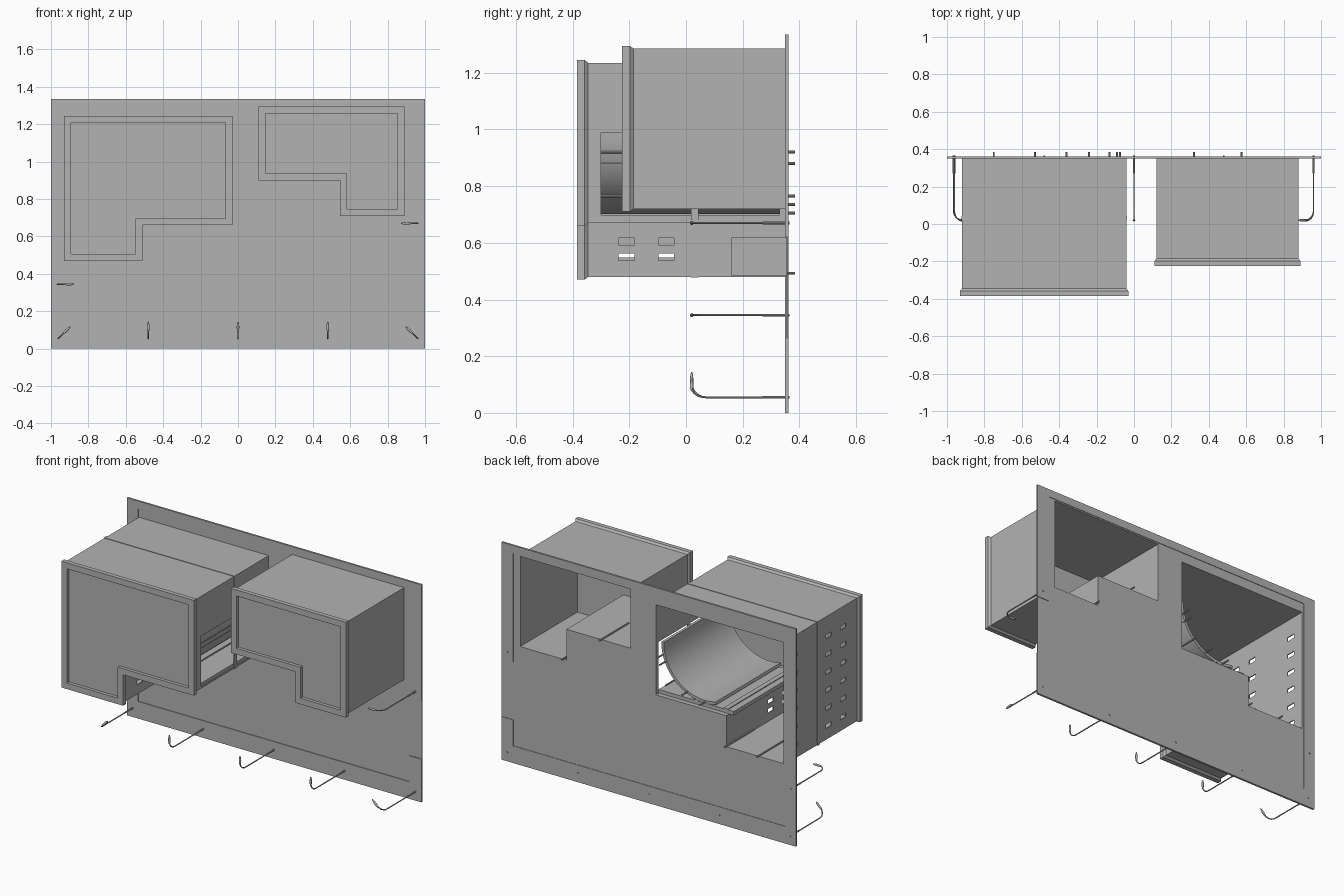
import bpy, bmesh, math
from mathutils import Vector

cube = bpy.data.objects.get("Cube")
if cube:
    bpy.data.objects.remove(cube)

grey = bpy.data.materials.new("plain_grey")
grey.use_nodes = True
grey.diffuse_color = (0.45, 0.45, 0.45, 1)
grey.node_tree.nodes["Principled BSDF"].inputs["Base Color"].default_value = (0.45, 0.45, 0.45, 1)


def make(name, bm):
    bmesh.ops.recalc_face_normals(bm, faces=bm.faces)
    mesh = bpy.data.meshes.new(name)
    bm.to_mesh(mesh)
    bm.free()
    mesh.materials.append(grey)
    ob = bpy.data.objects.new(name, mesh)
    bpy.context.collection.objects.link(ob)
    return ob


def inset(poly, d):
    # inward offset of a right-angled counter-clockwise outline
    out = []
    for i, p in enumerate(poly):
        p = Vector(p)
        a = (p - Vector(poly[i - 1])).normalized()
        b = (Vector(poly[(i + 1) % len(poly)]) - p).normalized()
        out.append(p + d * Vector((-a.y - b.y, a.x + b.x)))
    return out


def loft(name, poly, sections, closed=False):
    # sections are (y, inset) pairs along the depth
    bm = bmesh.new()
    rings = [[bm.verts.new((p[0], y, p[1])) for p in (inset(poly, d) if d else poly)]
             for y, d in sections]
    pairs = list(zip(rings, rings[1:]))
    if closed:
        pairs.append((rings[-1], rings[0]))
    else:
        bm.faces.new(rings[0])
        bm.faces.new(rings[-1])
    n = len(poly)
    for r, s in pairs:
        for i in range(n):
            j = (i + 1) % n
            bm.faces.new((r[i], r[j], s[j], s[i]))
    return make(name, bm)


def boxes(name, items):
    # items are (centre, size) pairs joined in one mesh
    bm = bmesh.new()
    for centre, size in items:
        verts = bmesh.ops.create_cube(bm, size=1)["verts"]
        bmesh.ops.scale(bm, vec=size, verts=verts)
        bmesh.ops.translate(bm, vec=centre, verts=verts)
    return make(name, bm)


def cut(target, cutter):
    mod = target.modifiers.new("cut", "BOOLEAN")
    mod.operation = "DIFFERENCE"
    mod.solver = "EXACT"
    mod.object = cutter
    bpy.context.view_layer.objects.active = target
    bpy.ops.object.modifier_apply(modifier=mod.name)
    bpy.data.objects.remove(cutter)


def tube(name, points, radius, smooth_path=False):
    curve = bpy.data.curves.new(name, "CURVE")
    curve.dimensions = "3D"
    curve.bevel_depth = radius
    curve.bevel_resolution = 2
    curve.use_fill_caps = True
    spline = curve.splines.new("POLY")
    spline.points.add(len(points) - 1)
    for sp, p in zip(spline.points, points):
        sp.co = (*p, 1)
    curve.materials.append(grey)
    ob = bpy.data.objects.new(name, curve)
    bpy.context.collection.objects.link(ob)
    bpy.ops.object.select_all(action="DESELECT")
    ob.select_set(True)
    bpy.context.view_layer.objects.active = ob
    bpy.ops.object.convert(target="MESH")
    bpy.ops.object.shade_smooth_by_angle()
    return ob


# Outlines of the two stepped housings (x, z)
large = [(-.93, .47), (-.51, .47), (-.51, .66), (-.03, .66), (-.03, 1.245), (-.93, 1.245)]
small = [(.545, .71), (.89, .71), (.89, 1.295), (.11, 1.295), (.11, .9), (.545, .9)]

# Back panel with openings, and its raised rim with a gap on one side
panel = loft("back_panel", [(-1, 0), (1, 0), (1, 1.335), (-1, 1.335)], [(.354, 0), (.359, 0)])
for outline in (large, small):
    cut(panel, loft("opening_cutter", outline, [(.3, .016), (.4, .016)]))
loft("panel_rim", [(1, .62), (1, 1.335), (-1, 1.335), (-1, 0), (1, 0), (1, .265), (.92, .265),
                   (.92, .105), (-.925, .105), (-.925, 1.287), (.92, 1.287), (.92, .62)],
     [(.35, 0), (.362, 0)])


def housing(name, outline, front):
    # hollow shell, open at the back, with a flanged and recessed front
    shell = [(.356, .01), (front + .04, .01), (front + .027, 0), (front, 0),
             (front, .037), (front + .02, .037)]
    ob = loft(name, outline, shell + [(front + .026, .037)])
    cut(ob, loft("hollow_cutter", outline, [(.4, .016), (front + .027, .016)]))
    return ob


def front_plate(name, outline, front):
    return loft(name, outline, [(front + .02, .03), (front + .03, .014)])


large_housing = housing("large_housing", large, -.385)
front_plate("large_front_plate", large, -.385)
small_housing = housing("small_housing", small, -.225)
front_plate("small_front_plate", small, -.225)

# Vent slots and side window of the large housing
slots = [((-.92, y, .56 + .11 * i), (.06, .055, .025)) for y in (-.21, -.07, .26) for i in range(6)]
slots += [((-.52, y, z), (.06, .055, .025)) for y in (-.21, -.07) for z in (.55, .605)]
slots.append(((-.04, .015, .835), (.05, .63, .31)))
cut(large_housing, boxes("slot_cutter", slots))

# Strap round the large housing and side cover on its lower leg
loft("strap", large, [(.018, .007), (.044, .007), (.044, .012), (.018, .012)], closed=True)
boxes("side_cover", [((-.515, .258, .552), (.008, .195, .135))])

# Inner platform
boxes("platform", [((-.3, .015, .686), (.51, .63, .024)),
                   ((-.3, .015, .7), (.03, .63, .006)), ((-.5, .015, .7), (.03, .63, .006))])

# Curved cradle on the platform
bm = bmesh.new()
steps, rings = 24, []
for i in range(steps + 1):
    a = math.radians(-105 * i / steps)
    rings.append([bm.verts.new((-.36 + r * math.cos(a), y, .995 + r * math.sin(a)))
                  for r, y in ((.28, -.3), (.28, .33), (.297, .33), (.297, -.3))])
for r, s in zip(rings, rings[1:]):
    for i in range(4):
        j = (i + 1) % 4
        bm.faces.new((r[i], r[j], s[j], s[i]))
bm.faces.new(rings[0])
bm.faces.new(rings[-1])
cradle = make("cradle", bm)
bpy.ops.object.select_all(action="DESELECT")
cradle.select_set(True)
bpy.context.view_layer.objects.active = cradle
bpy.ops.object.shade_smooth_by_angle()

# Rods that stick out of the open backs (x, z, front end)
for x, z, y in [(-.075, .92, -.3), (-.09, .88, -.3), (-.13, .765, -.3), (-.24, .735, -.3),
                (-.36, .705, -.3), (-.53, .493, .1), (-.75, .493, .1), (.575, .735, .1), (.32, .92, .1)]:
    tube("rod", [(x, y, z), (x, .385, z)], .005)

# Wire hooks with flattened beads (base x, base z, tip direction)
k = math.sqrt(.5)
for x, z, dx, dz in [(-.96, .055, k, k), (-.48, .055, 0, 1), (0, .055, 0, 1), (.48, .055, 0, 1),
                     (.96, .055, -k, k), (-.965, .345, 1, 0), (.96, .67, -1, 0)]:
    path = [(.36, 0), (.07, 0)]
    for i in range(1, 7):
        a = math.pi / 2 * i / 6
        path.append((.07 - .05 * math.sin(a), .05 - .05 * math.cos(a)))
    tube("hook", [(x + dx * t, y, z + dz * t) for y, t in path], .0035)
    tube("hook_sleeve", [(x, .366, z), (x, .27, z)], .0048)
    bm = bmesh.new()
    bmesh.ops.create_uvsphere(bm, u_segments=12, v_segments=8, radius=1)
    bead = make("hook_bead", bm)
    bead.scale = (.007, .006, .03)
    bead.rotation_euler.y = math.atan2(dx, dz)
    bead.location = (x + dx * .06, .02, z + dz * .06)
    bead.data.shade_smooth()
